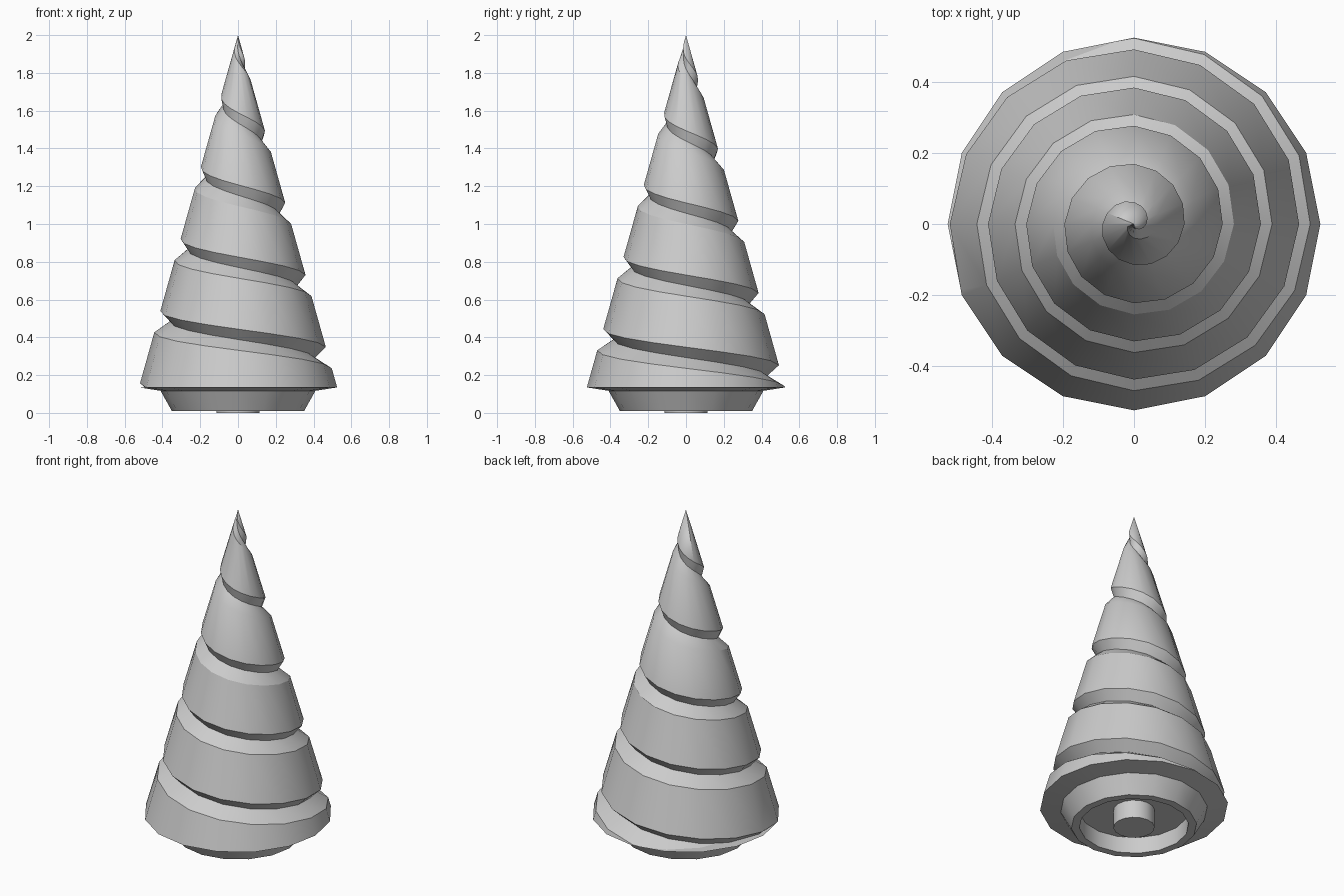
import bpy, bmesh, math

cube = bpy.data.objects.get("Cube")
if cube:
    bpy.data.objects.remove(cube, do_unlink=True)

SIDES, TURNS = 16, 6
BASE_Z, TIP_Z, RADIUS = 0.135, 2.0, 0.525
PITCH, BAND, GROOVE = 0.382, 0.27, 0.327

grey = bpy.data.materials.new("plain grey")
grey.use_nodes = True
colour = (0.6, 0.6, 0.6, 1)
grey.diffuse_color = colour
grey.node_tree.nodes["Principled BSDF"].inputs["Base Color"].default_value = colour


def finish(name, bm):
    bmesh.ops.remove_doubles(bm, verts=bm.verts, dist=0.0005)
    bmesh.ops.recalc_face_normals(bm, faces=bm.faces)
    mesh = bpy.data.meshes.new(name)
    bm.to_mesh(mesh)
    bm.free()
    mesh.materials.append(grey)
    obj = bpy.data.objects.new(name, mesh)
    bpy.context.collection.objects.link(obj)
    bpy.ops.object.select_all(action="DESELECT")
    obj.select_set(True)
    bpy.context.view_layer.objects.active = obj
    bpy.ops.object.shade_smooth_by_angle(angle=math.radians(30))
    return obj


def cone_point(bm, step, z, sunk=False):
    # Point on the cone, pushed inward at the groove root
    z = min(z, TIP_Z)
    r = RADIUS * (TIP_Z - z) / (TIP_Z - BASE_Z)
    if sunk:
        r -= min(0.015 + 0.12 * r, 0.5 * r)
    a = -math.tau * step / SIDES
    return bm.verts.new((r * math.cos(a), r * math.sin(a), z))


# Tapering cone with a spiral groove, trimmed flat at its foot
bm = bmesh.new()
rows = []
for i in range(-SIDES, SIDES * TURNS):
    z = -0.034 + PITCH * i / SIDES
    rows.append((cone_point(bm, i, z),
                 cone_point(bm, i, z + BAND),
                 cone_point(bm, i, z + GROOVE, True)))
for i in range(len(rows) - 1):
    (l0, u0, r0), (l1, u1, r1) = rows[i], rows[i + 1]
    bm.faces.new((l0, u0, u1, l1))
    bm.faces.new((u0, r0, r1, u1))
    if i + 1 + SIDES < len(rows):
        bm.faces.new((r0, rows[i + SIDES][0], rows[i + 1 + SIDES][0], r1))
bmesh.ops.remove_doubles(bm, verts=bm.verts, dist=0.0005)
bmesh.ops.bisect_plane(bm, geom=bm.verts[:] + bm.edges[:] + bm.faces[:],
                       plane_co=(0, 0, BASE_Z), plane_no=(0, 0, 1), clear_inner=True)
finish("spiral_cone", bm)

# Base: flange, tapered foot, hollow underside and central hub
profile = [(0, BASE_Z), (RADIUS, BASE_Z), (0.41, 0.117), (0.35, 0.01), (0.305, 0.01),
           (0.305, 0.11), (0.115, 0.11), (0.115, 0), (0, 0)]
bm = bmesh.new()
verts = [bm.verts.new((r, 0, z)) for r, z in profile]
edges = [bm.edges.new(pair) for pair in zip(verts, verts[1:])]
bmesh.ops.spin(bm, geom=verts + edges, cent=(0, 0, 0), axis=(0, 0, 1),
               angle=math.tau, steps=SIDES, use_merge=False)
finish("base", bm)
